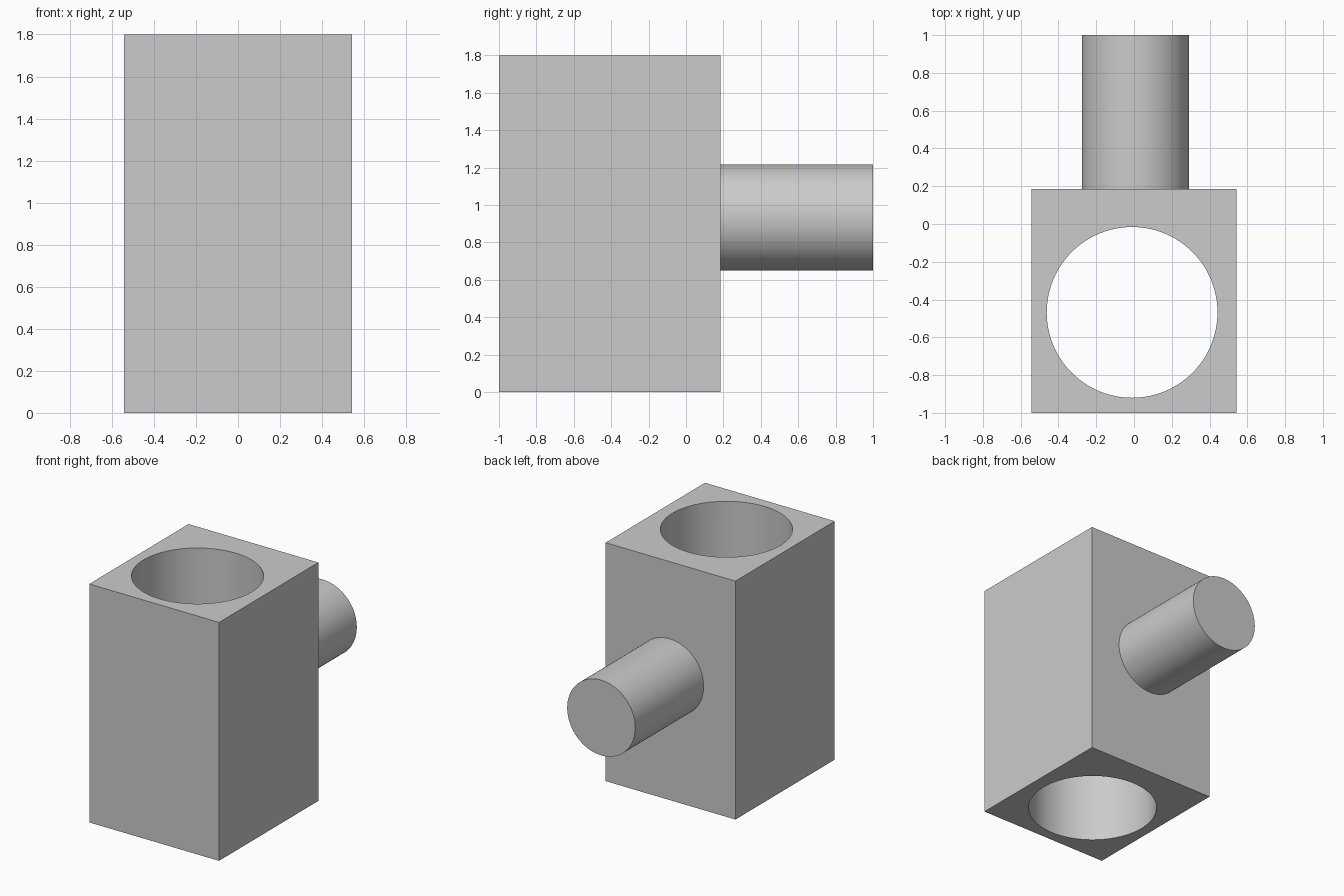
import bpy
import math

cube = bpy.data.objects.get("Cube")
if cube:
    bpy.data.objects.remove(cube, do_unlink=True)

grey = bpy.data.materials.new("light grey")
grey.use_nodes = True
grey.diffuse_color = (0.6, 0.6, 0.6, 1)
grey.node_tree.nodes["Principled BSDF"].inputs["Base Color"].default_value = (0.6, 0.6, 0.6, 1)


def finish(obj, name):
    obj.name = obj.data.name = name
    obj.data.materials.clear()
    obj.data.materials.append(grey)
    return obj


def cylinder(name, radius, depth, location, rotation=(0, 0, 0)):
    bpy.ops.mesh.primitive_cylinder_add(vertices=96, radius=radius, depth=depth,
                                        location=location, rotation=rotation)
    return finish(bpy.context.object, name)


def smooth(obj):
    bpy.ops.object.select_all(action="DESELECT")
    obj.select_set(True)
    bpy.context.view_layer.objects.active = obj
    bpy.ops.object.shade_smooth_by_angle(angle=math.radians(30))


# Tall square block
bpy.ops.mesh.primitive_cube_add(size=1, location=(0, -0.408, 0.9))
block = finish(bpy.context.object, "block")
block.scale = (1.084, 1.184, 1.8)
bpy.ops.object.transform_apply(location=False, rotation=False, scale=True)

# Vertical bore right through the block
cutter = cylinder("bore_cutter", 0.452, 2.4, (-0.01, -0.468, 0.9))
bore = block.modifiers.new("bore", "BOOLEAN")
bore.operation = "DIFFERENCE"
bore.solver = "EXACT"
bore.object = cutter
bpy.context.view_layer.objects.active = block
bpy.ops.object.modifier_apply(modifier=bore.name)
bpy.data.objects.remove(cutter, do_unlink=True)
smooth(block)

# Round peg on the back face
peg = cylinder("peg", 0.284, 0.816, (0.008, 0.592, 0.933), (math.pi / 2, 0, 0))
smooth(peg)
